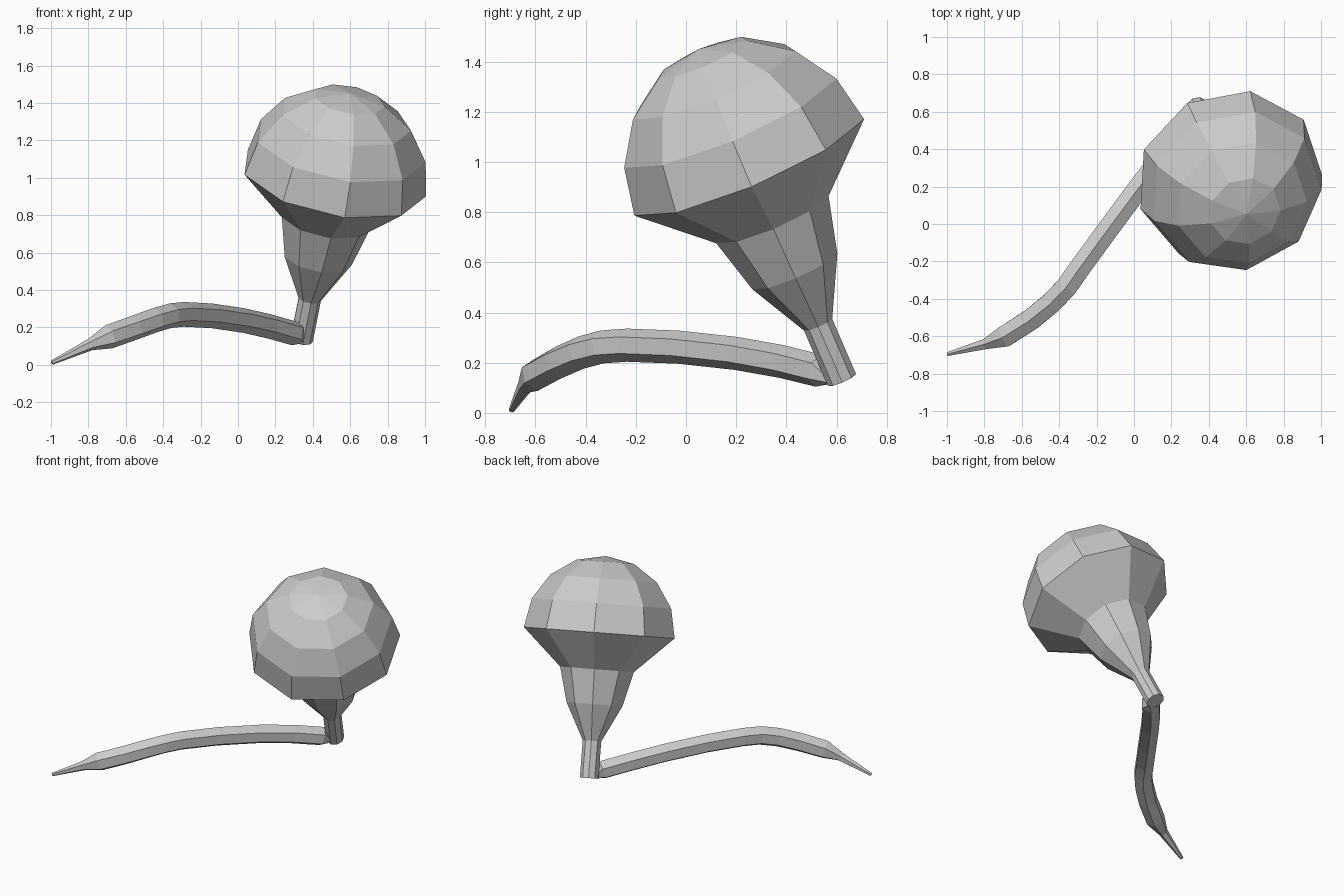
import bpy, bmesh
from math import sin, cos, pi, radians
from mathutils import Vector

if "Cube" in bpy.data.objects:
    bpy.data.objects.remove(bpy.data.objects["Cube"])


def build(name, rings):
    """Bridge a list of vertex rings; a single-point ring closes to a tip."""
    bm = bmesh.new()
    loops = [[bm.verts.new(p) for p in r] for r in rings]
    for a, b in zip(loops, loops[1:]):
        n = max(len(a), len(b))
        for i in range(n):
            j = (i + 1) % n
            quad = [a[i % len(a)], a[j % len(a)], b[j % len(b)], b[i % len(b)]]
            bm.faces.new(list(dict.fromkeys(quad)))
    for end in (loops[0], loops[-1]):
        if len(end) > 2:
            bm.faces.new(end)
    bmesh.ops.recalc_face_normals(bm, faces=bm.faces)
    me = bpy.data.meshes.new(name)
    bm.to_mesh(me)
    bm.free()
    ob = bpy.data.objects.new(name, me)
    bpy.context.collection.objects.link(ob)
    return ob


def ring(c, u, v, r, n, phase):
    if r == 0:
        return [c]
    return [c + r * (u * cos(phase + 2 * pi * i / n) + v * sin(phase + 2 * pi * i / n))
            for i in range(n)]


# Bulb: tilted nine-sided lathe, funnel stem below a hemispherical dome
axis = Vector((0.18, -0.39, 0.905)).normalized()
u = (Vector((1, 0, 0)) - axis * axis.x).normalized()
v = axis.cross(u)
rim = Vector((0.51, 0.25, 0.995))
R = 0.505
profile = [(-0.955, 0.062), (-0.71, 0.062), (-0.47, 0.187), (-0.24, 0.247)]
profile += [(R * sin(k * pi / 8), R * cos(k * pi / 8)) for k in range(4)] + [(R, 0)]
build("bulb", [ring(rim + axis * t, u, v, r, 9, radians(77)) for t, r in profile])

# Root: six-sided tapering tube curving down to the ground
path = [(0.345, 0.58, 0.125, 0.012), (0.30, 0.53, 0.168, 0.066),
        (0.17, 0.38, 0.205, 0.066), (0.03, 0.20, 0.237, 0.066),
        (-0.14, -0.03, 0.262, 0.066), (-0.29, -0.235, 0.270, 0.066),
        (-0.36, -0.335, 0.263, 0.066), (-0.44, -0.42, 0.240, 0.066),
        (-0.55, -0.51, 0.200, 0.066), (-0.69, -0.60, 0.150, 0.065),
        (-0.79, -0.64, 0.108, 0.032), (-0.995, -0.695, 0.012, 0.012)]
pts = [Vector(p[:3]) for p in path]
rings = []
for i, p in enumerate(path):
    d = (pts[min(i + 1, len(pts) - 1)] - pts[max(i - 1, 0)]).normalized()
    side = d.cross(Vector((0, 0, 1))).normalized()
    rings.append(ring(pts[i], side, side.cross(d), p[3], 6, pi / 2))
build("root", rings)
